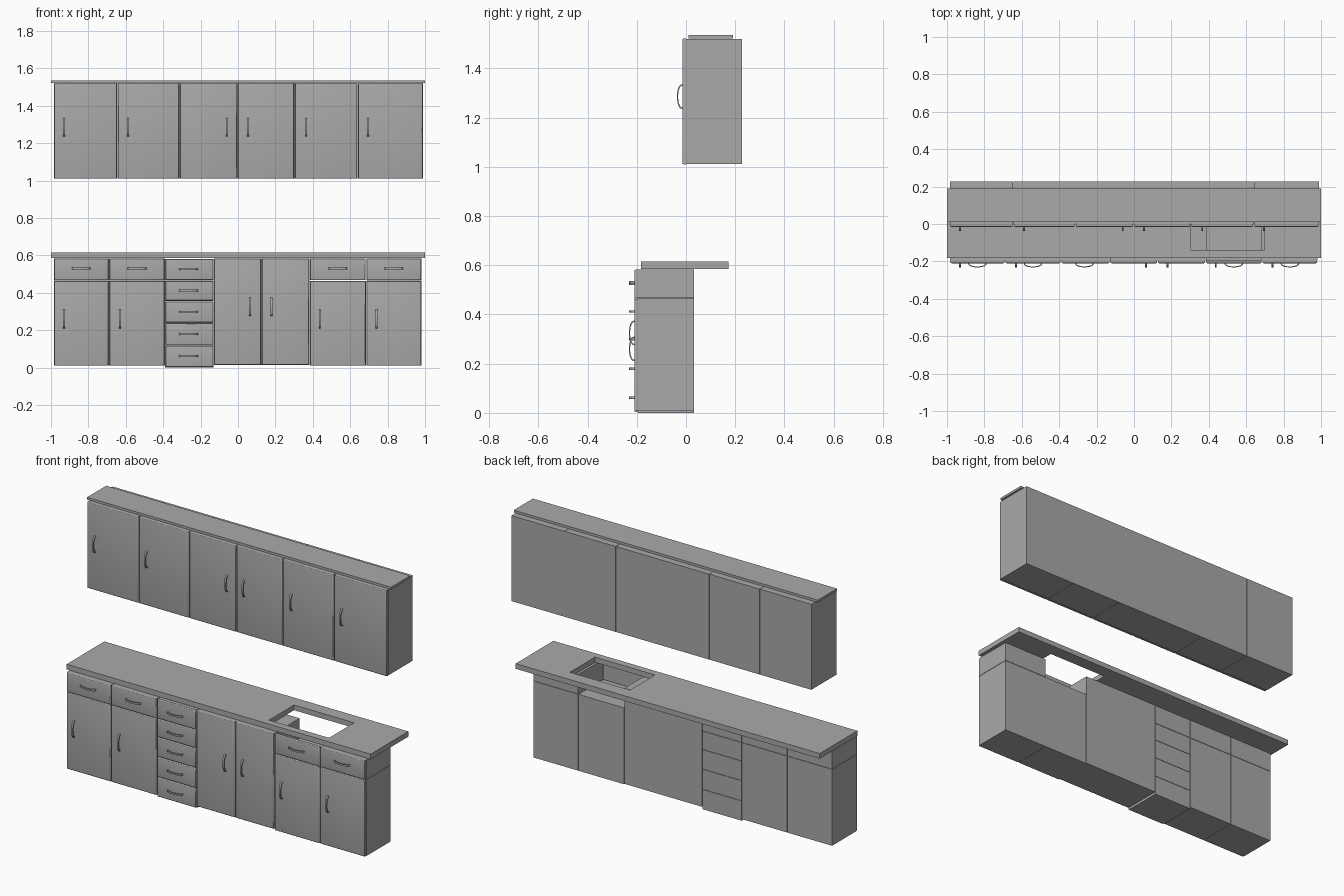
import bpy
import bmesh
import math

cube = bpy.data.objects.get("Cube")
if cube:
    bpy.data.objects.remove(cube)

grey = bpy.data.materials.new("cabinet_grey")
grey.use_nodes = True
colour = (0.4, 0.4, 0.4, 1)
grey.diffuse_color = colour
grey.node_tree.nodes["Principled BSDF"].inputs["Base Color"].default_value = colour


def finish(name, bm):
    bmesh.ops.recalc_face_normals(bm, faces=bm.faces)
    mesh = bpy.data.meshes.new(name)
    bm.to_mesh(mesh)
    bm.free()
    mesh.materials.append(grey)
    ob = bpy.data.objects.new(name, mesh)
    bpy.context.collection.objects.link(ob)
    return ob


def box(name, x, y, z, rounded=0):
    """Box from (min, max) pairs; optionally round the edges of its front face."""
    bm = bmesh.new()
    bmesh.ops.create_cube(bm, size=1)
    for v in bm.verts:
        v.co = [r[0] if c < 0 else r[1] for c, r in zip(v.co, (x, y, z))]
    if rounded:
        front = [e for e in bm.edges if all(v.co.y == min(w.co.y for w in bm.verts)
                                            for v in e.verts)]
        bmesh.ops.bevel(bm, geom=front, offset=rounded, segments=3,
                        profile=0.5, affect='EDGES')
    return finish(name, bm)


def handle(name, x, y, z, upright, length=0.1):
    """Flat bowed strip whose ends sink into the panel."""
    steps, rise, thick, half = 12, 0.022, 0.005, 0.005
    outer, inner = [], []
    for i in range(steps + 1):
        a = math.pi * i / steps
        u, bow = -math.cos(a), math.sin(a) ** 0.8
        outer.append((u * length / 2, -rise * bow))
        inner.append((u * (length / 2 - thick), 0.004 - (rise - thick + 0.004) * bow))
    bm = bmesh.new()
    rings = []
    for (u0, d0), (u1, d1) in zip(outer, inner):
        ring = []
        for u, d, w in ((u0, d0, -half), (u0, d0, half), (u1, d1, half), (u1, d1, -half)):
            ring.append(bm.verts.new((x + w, y + d, z + u) if upright
                                     else (x + u, y + d, z + w)))
        rings.append(ring)
    for a, b in zip(rings, rings[1:]):
        for k in range(4):
            bm.faces.new((a[k], a[(k + 1) % 4], b[(k + 1) % 4], b[k]))
    bm.faces.new(rings[0])
    bm.faces.new(rings[-1])
    return finish(name, bm)


GAP = 0.002


def inset(a, b):
    return (a + GAP / 2, b - GAP / 2)


# Wall cabinets
wall_body, wall_z = (0.0, 0.228), (1.012, 1.52)
wall_units = [-0.985, -0.645, -0.313, 0.302, 0.64, 0.99]
for a, b in zip(wall_units, wall_units[1:]):
    box("wall_cabinet", inset(a, b), wall_body, wall_z)
wall_doors = [-0.985, -0.645, -0.313, -0.002, 0.302, 0.64, 0.99]
wall_handles = [-0.93, -0.588, -0.06, 0.053, 0.365, 0.695]
for a, b, h in zip(wall_doors, wall_doors[1:], wall_handles):
    box("wall_door", (a + 0.003, b - 0.003), (-0.015, 0.001), (1.01, 1.522), 0.006)
    handle("wall_door_handle", h, -0.015, 1.285, True)
box("wall_top_board", (-1, 1), (0.01, 0.19), (1.521, 1.535))

# Base cabinets with a drawer above a door; the sink unit has no drawer box
depth, front = (-0.195, 0.033), (-0.21, -0.194)
split, top = 0.465, 0.582
door_units = [(-0.985, -0.69, -0.93, True), (-0.69, -0.39, -0.63, True),
              (0.383, 0.685, 0.437, False), (0.685, 0.982, 0.74, True)]
for a, b, h, has_drawer in door_units:
    box("base_cabinet", inset(a, b), depth, (0.01, split - 0.001))
    if has_drawer:
        box("drawer_box", inset(a, b), depth, (split + 0.001, top))
    panel = (a + 0.003, b - 0.003)
    box("base_door", panel, front, (0.01, split - 0.002), 0.006)
    box("drawer_front", panel, front, (split + 0.002, top), 0.006)
    handle("base_door_handle", h, -0.21, 0.26, True)
    handle("drawer_handle", (a + b) / 2, -0.21, 0.53, False)

# Five-drawer stack
levels = [0.0, 0.118, 0.238, 0.355, split, top]
for a, b in zip(levels, levels[1:]):
    box("stack_drawer_box", (-0.389, -0.131), depth, inset(a, b) if a else (0, b - 0.001))
    box("stack_drawer_front", (-0.387, -0.132), front, (a + 0.004, b - 0.002), 0.006)
    handle("stack_drawer_handle", -0.265, -0.21, (a + b) / 2 + 0.002, False)

# Double-door cabinet
box("double_cabinet", inset(-0.13, 0.383), depth, (0.013, top))
for a, b, h in ((-0.13, 0.126, 0.065), (0.126, 0.383, 0.18)):
    box("double_door", (a + 0.003, b - 0.003), front, (0.015, top), 0.006)
    handle("double_door_handle", h, -0.21, 0.325, True)

# Worktop with a rectangular sink opening
bm = bmesh.new()
rects = []
for x0, x1, y0, y1 in ((-1, 1, -0.182, 0.172), (0.302, 0.697, -0.14, 0.095)):
    corners = ((x0, y0), (x1, y0), (x1, y1), (x0, y1))
    rects.append([bm.verts.new((x, y, 0.585)) for x, y in corners])
for k in range(4):
    n = (k + 1) % 4
    bm.faces.new((rects[0][k], rects[0][n], rects[1][n], rects[1][k]))
raised = bmesh.ops.extrude_face_region(bm, geom=bm.faces[:])["geom"]
bmesh.ops.translate(bm, vec=(0, 0, 0.031),
                    verts=[g for g in raised if isinstance(g, bmesh.types.BMVert)])
finish("worktop", bm)

# Smooth the rounded panel edges and handles, keep real corners sharp
for ob in bpy.context.scene.objects:
    if ob.type == 'MESH' and ("door" in ob.name or "front" in ob.name or "handle" in ob.name):
        bpy.ops.object.select_all(action='DESELECT')
        ob.select_set(True)
        bpy.context.view_layer.objects.active = ob
        bpy.ops.object.shade_smooth_by_angle(angle=math.radians(35))
